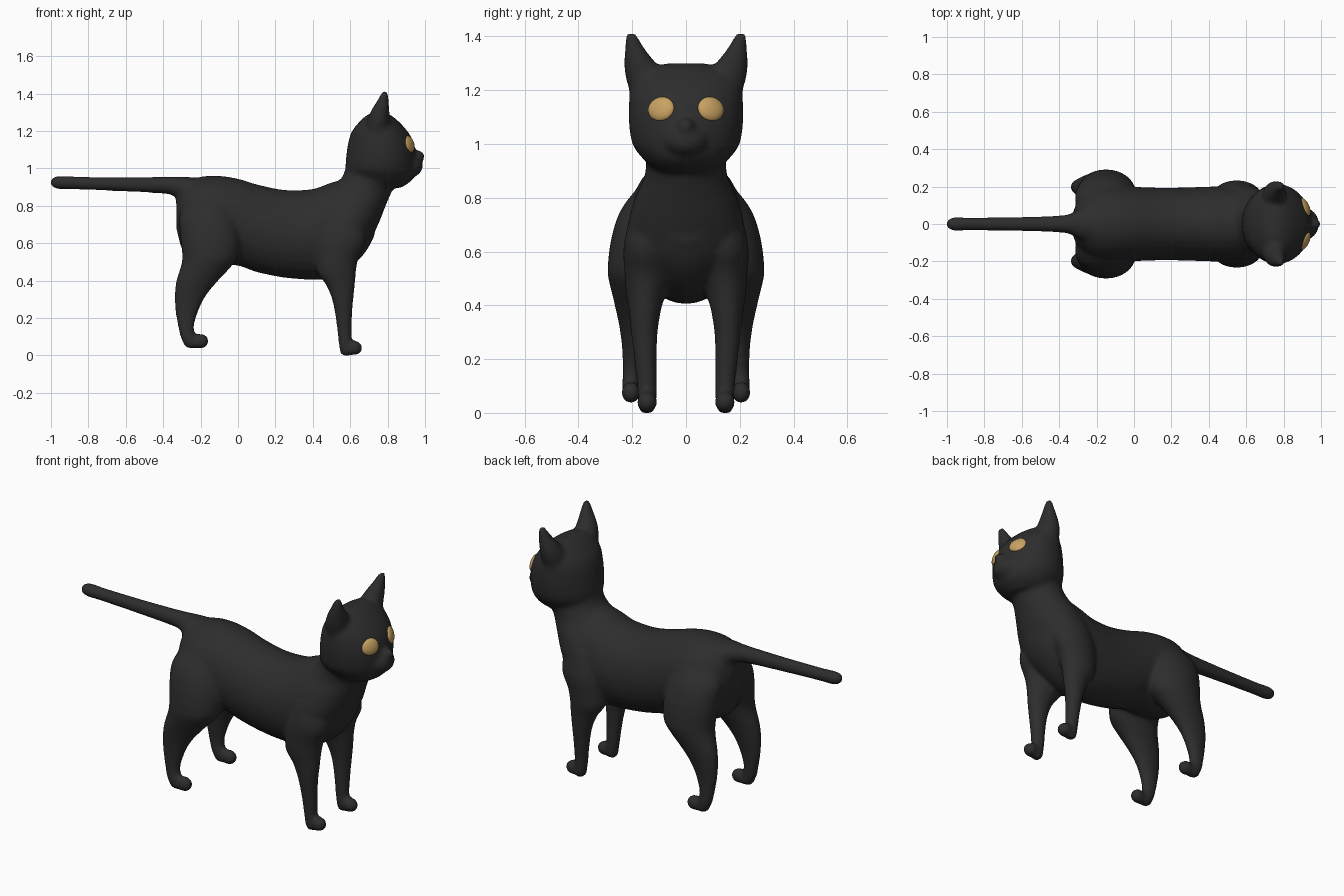
import bpy, bmesh, math
from mathutils import Matrix, Vector


def material(name, rgb):
    m = bpy.data.materials.new(name)
    m.diffuse_color = (*rgb, 1)
    return m


fur = material("black fur", (0.026, 0.026, 0.026))
gold = material("gold eye", (0.58, 0.36, 0.12))


def spline(rows, steps=5):
    """Smooth rows of section values with a Catmull-Rom curve."""
    out = []
    for i in range(len(rows) - 1):
        quad = [rows[max(0, min(len(rows) - 1, i + k))] for k in (-1, 0, 1, 2)]
        for s in range(steps):
            t = s / steps
            out.append([0.5 * (2 * b + (c - a) * t + (2 * a - 5 * b + 4 * c - d) * t * t
                               + (3 * b - a - 3 * c + d) * t ** 3) for a, b, c, d in zip(*quad)])
    return out + [list(rows[-1])]


def loft(bm, axis, rows, side=1, n=28):
    """Oval sections: position along axis, low, high, y centre, y half width."""
    rings = []
    for p, lo, hi, yc, hy in spline(rows):
        ring = []
        for k in range(n):
            a = 2 * math.pi * k / n
            u = (lo + hi) / 2 + (hi - lo) / 2 * math.cos(a)
            y = side * (yc + hy * math.sin(a))
            ring.append(bm.verts.new((p, y, u) if axis == "x" else (u, y, p)))
        rings.append(ring)
    faces = [bm.faces.new(rings[0]), bm.faces.new(rings[-1][::-1])]
    for r, q in zip(rings, rings[1:]):
        for k in range(n):
            j = (k + 1) % n
            faces.append(bm.faces.new((r[j], r[k], q[k], q[j])))
    bmesh.ops.recalc_face_normals(bm, faces=faces)


def ball(bm, centre, size):
    bmesh.ops.create_uvsphere(bm, u_segments=24, v_segments=14, radius=1,
                              matrix=Matrix.Translation(centre) @ Matrix.Diagonal((*size, 1)))


bm = bmesh.new()

# Torso
loft(bm, "x", [(-.33, .68, .84, 0, .05), (-.29, .55, .92, 0, .14), (-.2, .49, .955, 0, .2),
               (-.1, .48, .96, 0, .21), (0, .48, .945, 0, .2), (.1, .445, .915, 0, .195),
               (.25, .415, .885, 0, .195), (.4, .405, .89, 0, .2), (.5, .415, .925, 0, .2),
               (.6, .47, .94, 0, .19), (.68, .55, .87, 0, .15), (.73, .64, .8, 0, .08)])
# Chest and neck
loft(bm, "z", [(.5, .47, .6, 0, .16), (.6, .42, .695, 0, .21), (.7, .41, .75, 0, .215),
               (.8, .43, .79, 0, .19), (.88, .49, .825, 0, .155), (.95, .555, .865, 0, .15),
               (1.02, .58, .88, 0, .16)])
# Head
loft(bm, "z", [(.895, .68, .87, 0, .09), (.92, .63, .91, 0, .135), (.95, .595, .94, 0, .165),
               (1.0, .575, .95, 0, .2), (1.08, .58, .95, 0, .213), (1.15, .592, .935, 0, .213),
               (1.2, .61, .905, 0, .207), (1.25, .65, .86, 0, .18), (1.285, .69, .815, 0, .13),
               (1.3, .73, .78, 0, .07)])
# Muzzle and nose
ball(bm, (.915, 0, 1.015), (.075, .085, .065))
ball(bm, (.955, 0, 1.065), (.046, .032, .033))
# Tail
loft(bm, "x", [(-1.002, .915, .935, 0, .01), (-.99, .898, .953, 0, .028), (-.95, .888, .96, 0, .037),
               (-.88, .887, .957, 0, .034), (-.65, .878, .954, 0, .037), (-.45, .868, .955, 0, .043),
               (-.35, .855, .957, 0, .052), (-.28, .8, .955, 0, .09), (-.2, .75, .95, 0, .12)])

for side in (1, -1):
    # Ear
    loft(bm, "z", [(1.12, .7, .8, .145, .055), (1.2, .685, .81, .15, .062), (1.26, .69, .812, .154, .074),
                   (1.31, .712, .81, .175, .056), (1.36, .742, .806, .192, .036),
                   (1.4, .765, .802, .202, .024), (1.415, .776, .799, .204, .014)], side)
    # Hind leg
    loft(bm, "z", [(.86, -.24, -.06, .1, .06), (.76, -.31, -.01, .13, .11), (.65, -.31, .01, .16, .118),
                   (.53, -.298, .0, .18, .112), (.47, -.308, -.04, .188, .094),
                   (.4, -.33, -.105, .195, .07), (.32, -.34, -.17, .198, .05), (.24, -.336, -.21, .2, .038),
                   (.15, -.32, -.235, .203, .033), (.09, -.305, -.22, .205, .034),
                   (.055, -.28, -.22, .205, .026)], side)
    ball(bm, (-.2, side * .205, .076), (.044, .037, .041))
    ball(bm, (-.245, side * .205, .069), (.05, .033, .034))
    # Front leg
    loft(bm, "z", [(.75, .47, .66, .13, .075), (.62, .425, .685, .145, .087), (.52, .42, .645, .147, .082),
                   (.44, .425, .63, .15, .073), (.38, .468, .626, .153, .06), (.3, .502, .617, .155, .05),
                   (.2, .522, .61, .151, .042), (.1, .534, .607, .146, .037),
                   (.03, .543, .61, .145, .034), (0, .553, .6, .145, .024)], side)
    ball(bm, (.622, side * .145, .04), (.043, .039, .04))
    ball(bm, (.585, side * .145, .032), (.045, .035, .034))

mesh = bpy.data.meshes.new("cat_body")
bm.to_mesh(mesh)
bm.free()
mesh.materials.append(fur)
body = bpy.data.objects.new("cat_body", mesh)
bpy.context.collection.objects.link(body)

# Blend the parts into one soft skin
skin = body.modifiers.new("skin", "REMESH")
skin.mode = "VOXEL"
skin.voxel_size = 0.011
skin.use_smooth_shade = True
soften = body.modifiers.new("soften", "SMOOTH")
soften.factor = 0.5
soften.iterations = 10

# Eyes: flattened balls lying on the face
for side, name in ((1, "left_eye"), (-1, "right_eye")):
    bm = bmesh.new()
    facing = Vector((.86, side * .42, .28)).to_track_quat("Z", "Y").to_matrix().to_4x4()
    place = Matrix.Translation((.912, side * .092, 1.13)) @ facing
    bmesh.ops.create_uvsphere(bm, u_segments=28, v_segments=14, radius=1,
                              matrix=place @ Matrix.Diagonal((.053, .047, .022, 1)))
    for f in bm.faces:
        f.smooth = True
    mesh = bpy.data.meshes.new(name)
    bm.to_mesh(mesh)
    bm.free()
    mesh.materials.append(gold)
    bpy.context.collection.objects.link(bpy.data.objects.new(name, mesh))
